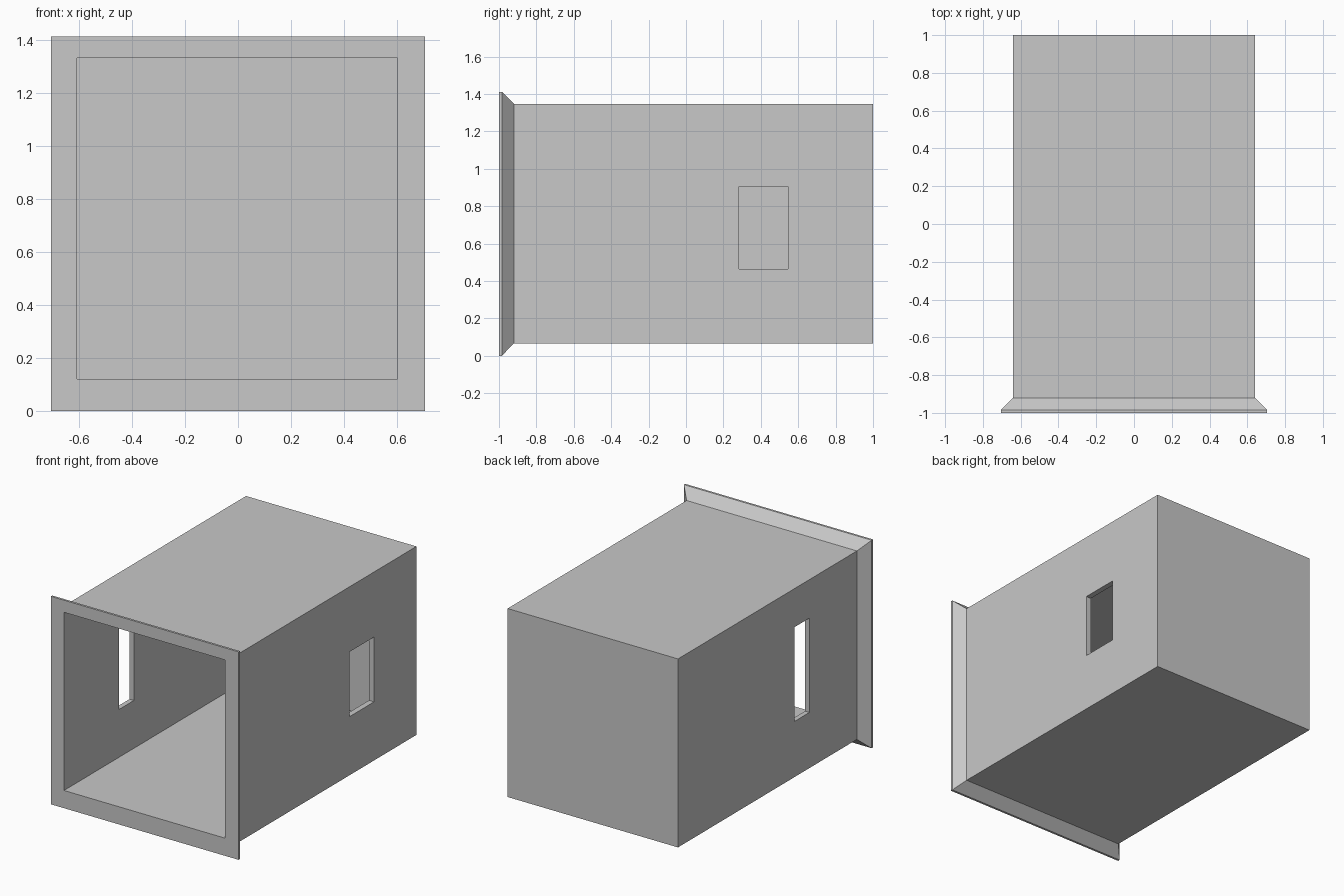
import bpy
import bmesh
from mathutils import Vector

default = bpy.data.objects.get("Cube")
if default:
    bpy.data.objects.remove(default, do_unlink=True)

# Single plain grey
grey = bpy.data.materials.new("plain_grey")
grey.use_nodes = True
colour = (0.58, 0.58, 0.58, 1)
grey.diffuse_color = colour
bsdf = next(n for n in grey.node_tree.nodes if n.type == "BSDF_PRINCIPLED")
bsdf.inputs["Base Color"].default_value = colour


def loft(name, sections):
    """Join rectangular rings (y, x0, x1, z0, z1) and cap both ends."""
    bm = bmesh.new()
    rings = []
    for y, x0, x1, z0, z1 in sections:
        corners = [(x0, z0), (x1, z0), (x1, z1), (x0, z1)]
        rings.append([bm.verts.new((x, y, z)) for x, z in corners])
    for a, b in zip(rings, rings[1:]):
        for i in range(4):
            j = (i + 1) % 4
            bm.faces.new((a[i], a[j], b[j], b[i]))
    bm.faces.new(rings[0])
    bm.faces.new(rings[-1])
    bmesh.ops.recalc_face_normals(bm, faces=bm.faces)
    mesh = bpy.data.meshes.new(name)
    bm.to_mesh(mesh)
    bm.free()
    mesh.materials.append(grey)
    obj = bpy.data.objects.new(name, mesh)
    bpy.context.collection.objects.link(obj)
    return obj


def cut_window(target, name, x, y0, y1, z0, z1):
    """Cut a rectangular opening through the side wall at x."""
    cutter = loft(name, [(y, x - 0.2, x + 0.2, z0, z1) for y in (y0, y1)])
    cutter.hide_render = True
    mod = target.modifiers.new(name, "BOOLEAN")
    mod.operation = "DIFFERENCE"
    mod.solver = "EXACT"
    mod.object = cutter
    bpy.context.view_layer.objects.active = target
    bpy.ops.object.modifier_apply(modifier=mod.name)
    bpy.data.objects.remove(cutter, do_unlink=True)


# Hollow box with a flared front flange: outside from back to front, then inside
body = (-0.64, 0.64, 0.067, 1.347)
flange = (-0.705, 0.705, 0.0, 1.412)
opening = (-0.607, 0.602, 0.12, 1.33)
shell = loft("box_shell", [
    (1.0, *body),
    (-0.92, *body),
    (-0.985, *flange),
    (-1.0, *flange),
    (-1.0, *opening),
    (0.965, *opening),
])

# Side windows
cut_window(shell, "right_window", 0.64, 0.283, 0.546, 0.465, 0.905)
cut_window(shell, "left_window", -0.64, -0.41, -0.25, 0.445, 1.085)
